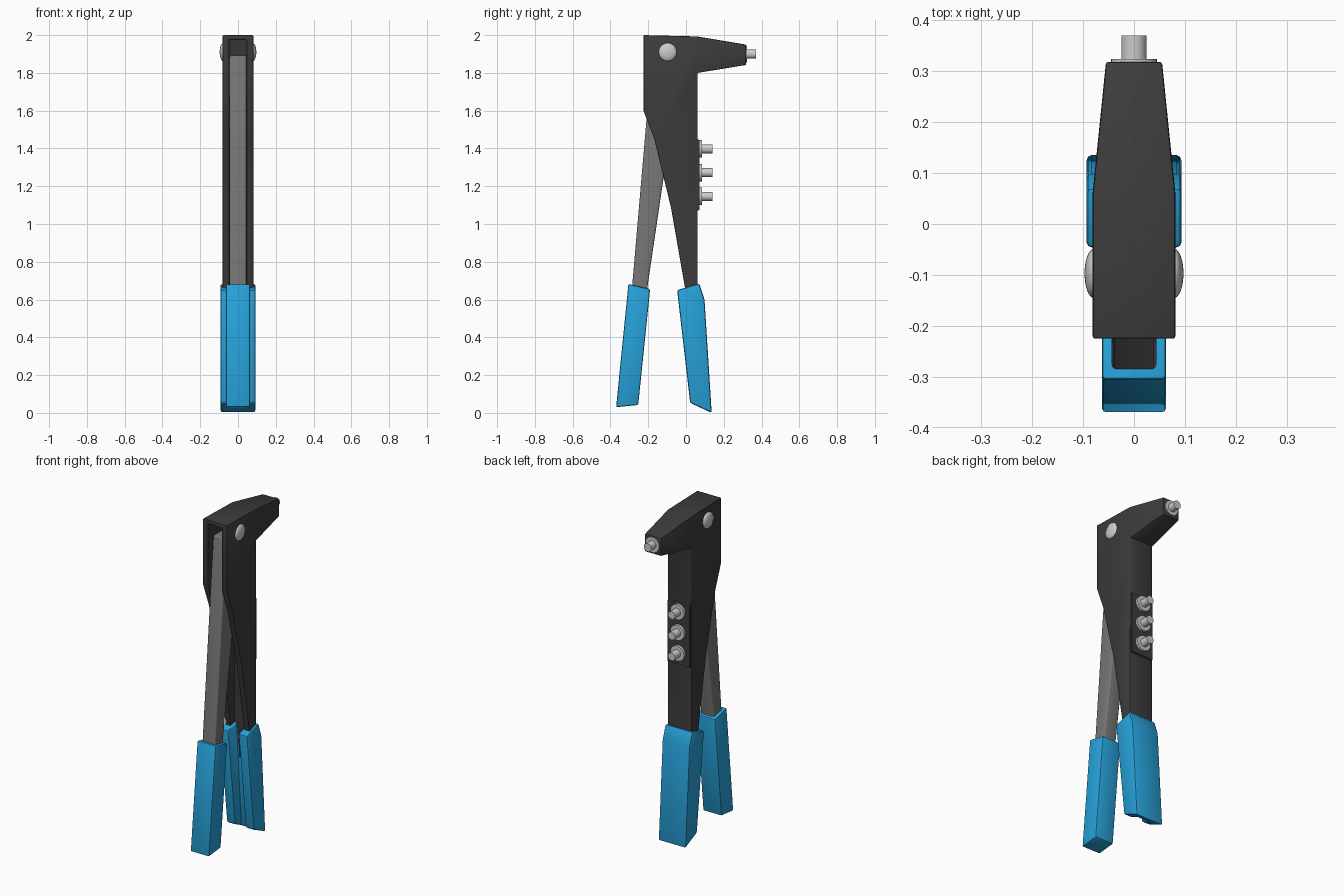
import bpy, bmesh, math

if "Cube" in bpy.data.objects:
    bpy.data.objects.remove(bpy.data.objects["Cube"])


def material(name, rgb):
    m = bpy.data.materials.new(name)
    m.diffuse_color = (*rgb, 1)
    m.use_nodes = True
    m.node_tree.nodes["Principled BSDF"].inputs["Base Color"].default_value = m.diffuse_color
    return m


BLACK = material("black_paint", (0.045, 0.045, 0.045))
STEEL = material("lever_steel", (0.18, 0.18, 0.18))
BLUE = material("blue_rubber", (0.02, 0.36, 0.70))


def profile(name, pts, half, mat=None):
    """Extrude a (y, z) outline across x; half may be a number or a function of y."""
    width = half if callable(half) else (lambda y: half)
    bm = bmesh.new()
    left = [bm.verts.new((-width(y), y, z)) for y, z in pts]
    right = [bm.verts.new((width(y), y, z)) for y, z in pts]
    bm.faces.new(left)
    bm.faces.new(right[::-1])
    n = len(pts)
    for i in range(n):
        j = (i + 1) % n
        bm.faces.new((left[i], right[i], right[j], left[j]))
    bmesh.ops.recalc_face_normals(bm, faces=bm.faces)
    me = bpy.data.meshes.new(name)
    bm.to_mesh(me)
    bm.free()
    ob = bpy.data.objects.new(name, me)
    bpy.context.collection.objects.link(ob)
    if mat:
        me.materials.append(mat)
    return ob


def activate(ob):
    bpy.ops.object.select_all(action='DESELECT')
    ob.select_set(True)
    bpy.context.view_layer.objects.active = ob


def cut(ob, pts, half):
    cutter = profile("slot_cutter", pts, half)
    cutter.hide_render = True
    mod = ob.modifiers.new("slot", 'BOOLEAN')
    mod.operation = 'DIFFERENCE'
    mod.solver = 'EXACT'
    mod.object = cutter
    activate(ob)
    bpy.ops.object.modifier_apply(modifier=mod.name)
    bpy.data.objects.remove(cutter)


def bevel(ob, width, segments=2):
    mod = ob.modifiers.new("soft_edges", 'BEVEL')
    mod.width = width
    mod.segments = segments
    mod.limit_method = 'ANGLE'
    mod.angle_limit = math.radians(40)
    activate(ob)
    bpy.ops.object.modifier_apply(modifier=mod.name)
    bpy.ops.object.shade_smooth_by_angle(angle=math.radians(35))


def rod(name, y0, y1, z, r):
    """Round part lying along y."""
    bpy.ops.mesh.primitive_cylinder_add(vertices=32, radius=r, depth=y1 - y0,
                                        location=(0, (y0 + y1) / 2, z),
                                        rotation=(math.pi / 2, 0, 0))
    ob = bpy.context.object
    ob.name = name
    bpy.ops.object.shade_smooth_by_angle(angle=math.radians(35))


# Body: folded channel, open at the front, tapering towards the nose
body = profile("body", [(-0.225, 2.0), (0.06, 1.993), (0.318, 1.95), (0.318, 1.842),
                        (0.062, 1.80), (0.062, 0.68), (0.085, 0.45), (0.03, 0.45),
                        (-0.005, 0.66), (-0.08, 1.09), (-0.168, 1.45), (-0.225, 1.60)],
               lambda y: 0.081 if y < 0.09 else 0.055, BLACK)
cut(body, [(-0.6, 1.975), (0.03, 1.975), (0.03, 0.68), (0.06, 0.3), (-0.6, 0.3)], 0.046)
bevel(body, 0.005)

# Moving lever inside the channel
lever = profile("lever", [(-0.18, 1.893), (-0.04, 1.893), (-0.055, 1.70), (-0.118, 1.25),
                          (-0.205, 0.66), (-0.22, 0.5), (-0.30, 0.5), (-0.286, 0.66)],
                0.044, STEEL)
bevel(lever, 0.01, 3)

# Grips
lever_grip = profile("lever_grip", [(-0.305, 0.682), (-0.19, 0.655), (-0.253, 0.042),
                                    (-0.37, 0.03)], 0.063, BLUE)
bevel(lever_grip, 0.008)

body_grip = profile("body_grip", [(-0.047, 0.65), (0.07, 0.685), (0.098, 0.60),
                                  (0.136, 0.0), (0.022, 0.053)], 0.093, BLUE)
cut(body_grip, [(-0.5, 0.9), (0.02, 0.9), (0.032, 0.68), (0.088, -0.1), (-0.5, -0.1)], 0.034)
bevel(body_grip, 0.01)

# Pivot pin with a domed head on each side
for side, x in (("left", -0.079), ("right", 0.079)):
    bpy.ops.mesh.primitive_uv_sphere_add(segments=32, ring_count=16, location=(x, -0.097, 1.91))
    head = bpy.context.object
    head.name = "pivot_head_" + side
    head.scale = (0.018, 0.048, 0.048)
    bpy.ops.object.shade_smooth()

# Nose piece at the working end
rod("nose_collar", 0.30, 0.324, 1.90, 0.045)
rod("nose_piece", 0.31, 0.37, 1.90, 0.025)

# Storage plate with three spare nose pieces
plate = profile("storage_plate", [(0.05, 1.455), (0.071, 1.445), (0.071, 1.075), (0.05, 1.065)],
                0.075, BLACK)
for i in range(3):
    z = 1.398 - 0.126 * i
    rod(f"spare_collar_{i + 1}", 0.06, 0.086, z, 0.046)
    rod(f"spare_nose_{i + 1}", 0.07, 0.139, z, 0.024)
